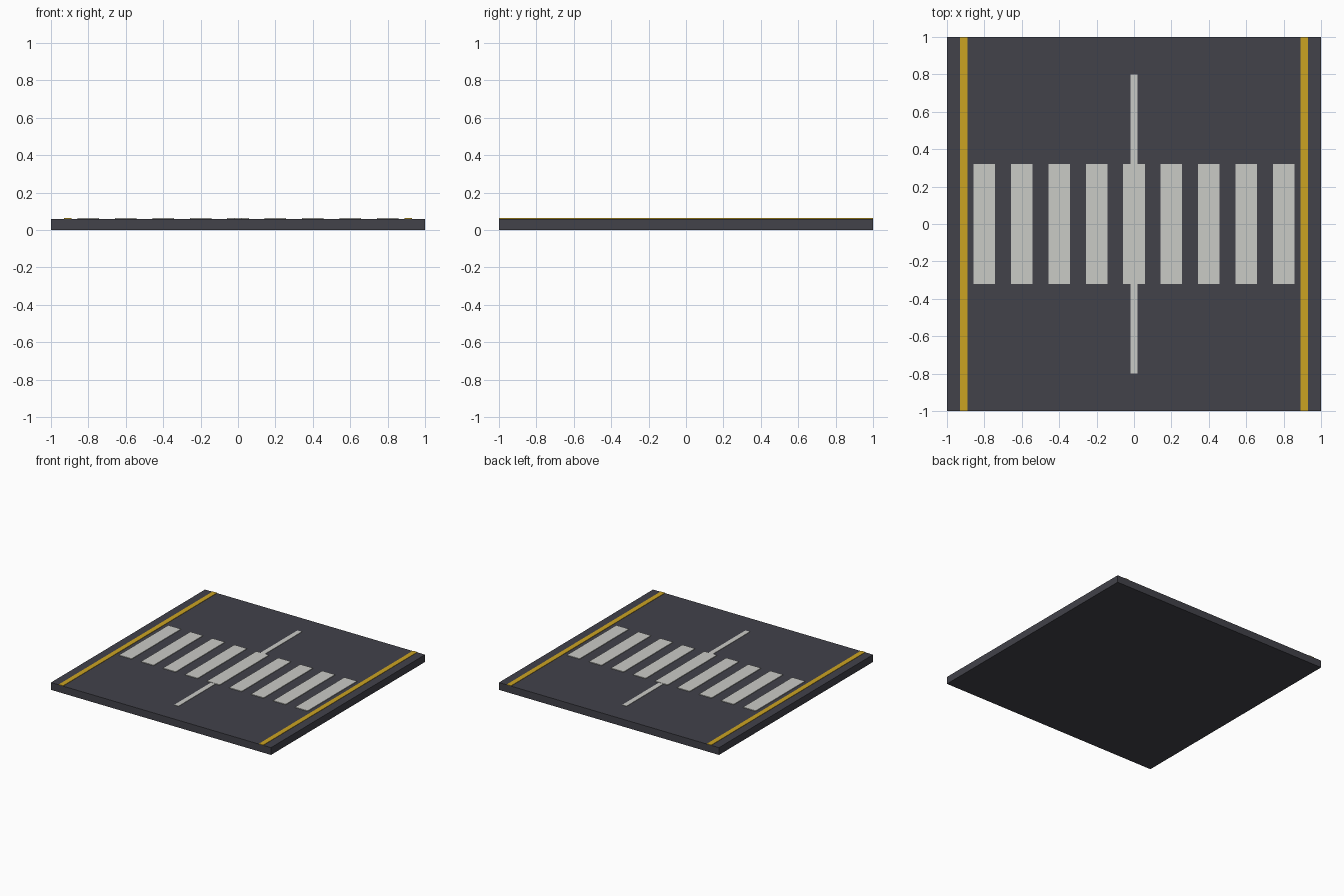
import bpy

if "Cube" in bpy.data.objects:
    bpy.data.objects.remove(bpy.data.objects["Cube"])


def material(name, rgb):
    m = bpy.data.materials.new(name)
    m.diffuse_color = (*rgb, 1)
    m.use_nodes = True
    m.node_tree.nodes["Principled BSDF"].inputs["Base Color"].default_value = m.diffuse_color
    return m


asphalt = material("asphalt grey", (0.054, 0.054, 0.068))
white = material("road paint white", (0.59, 0.595, 0.565))
yellow = material("road paint yellow", (0.60, 0.37, 0.016))


def box(name, x, width, length, bottom, top, mat):
    bpy.ops.mesh.primitive_cube_add(size=1, location=(x, 0, (bottom + top) / 2))
    ob = bpy.context.object
    ob.name = name
    ob.scale = (width, length, top - bottom)
    bpy.ops.object.transform_apply(location=False, rotation=False, scale=True)
    ob.data.materials.append(mat)
    return ob


TOP = 0.06

# Road slab
box("road_slab", 0, 2, 2, 0, TOP, asphalt)

# Yellow edge lines along both sides
for side, x in (("left", -0.91), ("right", 0.91)):
    box(f"edge_line_{side}", x, 0.04, 2, TOP - 0.002, TOP + 0.003, yellow)

# Centre line, running under the middle crossing stripe
box("centre_line", 0, 0.04, 1.6, TOP - 0.002, TOP + 0.003, white)

# Crossing stripes
for i in range(9):
    box(f"crossing_stripe_{i + 1}", -0.8 + 0.2 * i, 0.115, 0.64,
        TOP - 0.002, TOP + 0.005, white)
